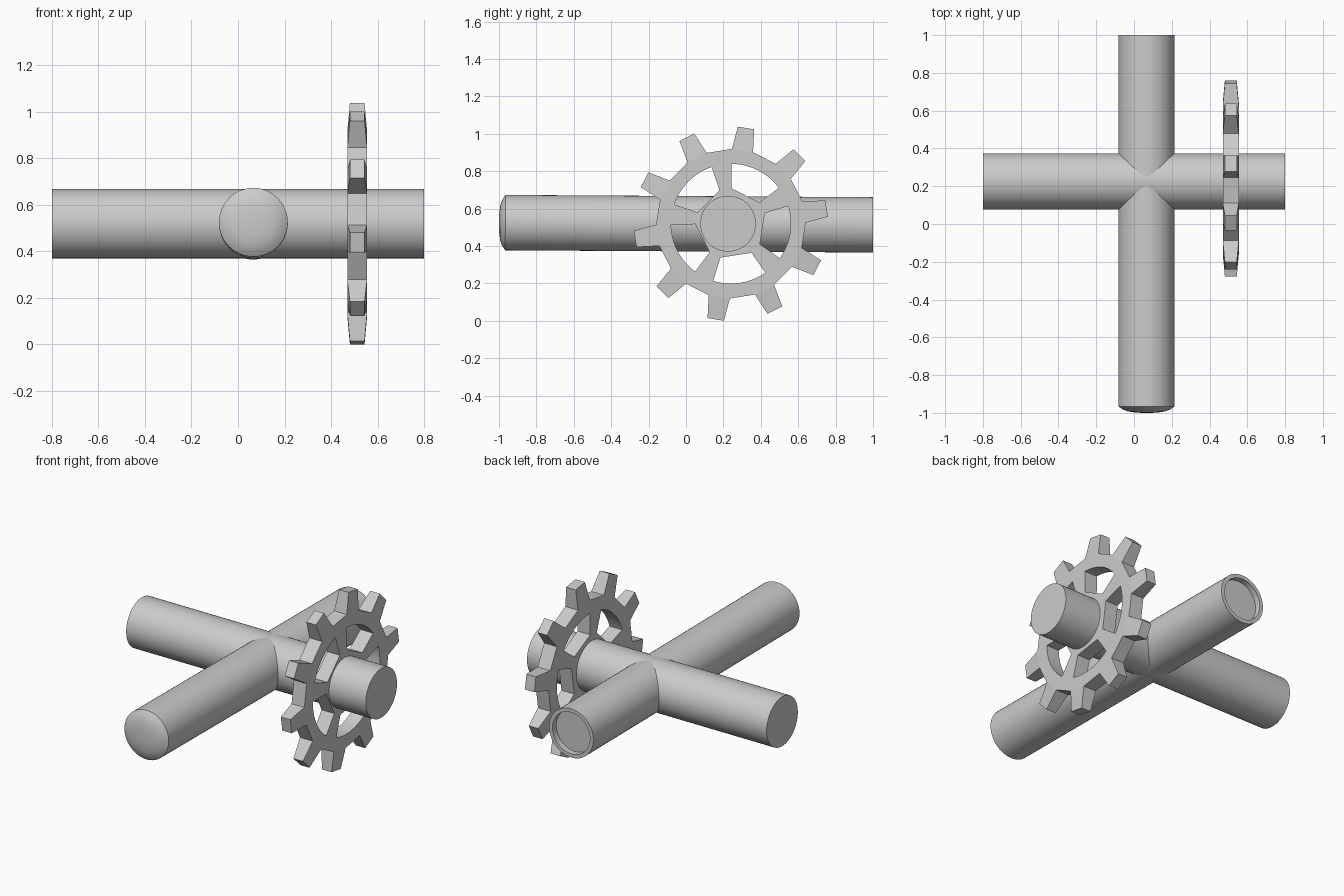
import bpy, bmesh
from math import sin, cos, radians, pi
from mathutils import Matrix, Vector

if "Cube" in bpy.data.objects:
    bpy.data.objects.remove(bpy.data.objects["Cube"])


def finish(bm, name, smooth=True):
    bmesh.ops.recalc_face_normals(bm, faces=bm.faces)
    mesh = bpy.data.meshes.new(name)
    bm.to_mesh(mesh)
    bm.free()
    ob = bpy.data.objects.new(name, mesh)
    bpy.context.collection.objects.link(ob)
    if smooth:
        bpy.ops.object.select_all(action='DESELECT')
        bpy.context.view_layer.objects.active = ob
        ob.select_set(True)
        bpy.ops.object.shade_smooth_by_angle(angle=radians(40))
    return ob


def lathe(name, profile, matrix, sides=48):
    """Revolve (radius, height) points around z, then place with matrix."""
    bm = bmesh.new()
    verts = [bm.verts.new((r, 0, h)) for r, h in profile]
    edges = [bm.edges.new(p) for p in zip(verts, verts[1:])]
    bmesh.ops.spin(bm, geom=verts + edges, axis=(0, 0, 1), cent=(0, 0, 0),
                   angle=2 * pi, steps=sides)
    bmesh.ops.remove_doubles(bm, verts=bm.verts, dist=1e-5)
    bm.transform(matrix)
    return finish(bm, name)


# Cross shaft along x with flat ends
lathe("cross_shaft", [(0, -0.8), (0.149, -0.8), (0.149, 0.8), (0, 0.8)],
      Matrix.Translation((0, 0.225, 0.519)) @ Matrix.Rotation(pi / 2, 4, 'Y'))

# Long shaft along y: domed front, recessed back, very slightly tilted
lathe("long_shaft", [(0, -1), (0.05, -0.999), (0.095, -0.993), (0.125, -0.982),
                     (0.148, -0.966), (0.148, 1), (0.125, 1), (0.125, 0.965), (0, 0.965)],
      Matrix.Translation((0.066, 0, 0.519)) @ Matrix.Rotation(radians(-90.35), 4, 'X'))

# Gear: drawn flat in the yz plane, then extruded along x
TIP, ROOT, RING, HUB = 0.52, 0.40, 0.32, 0.19
X0, X1 = 0.47, 0.555
bm = bmesh.new()


def face(*points):
    bm.faces.new([bm.verts.new((X0, r * cos(radians(a)), r * sin(radians(a))))
                  for r, a in points])


def ring_cell(a, b, steps):
    arc = [(RING, b + (a - b) * i / steps) for i in range(steps + 1)]
    face((ROOT, a), (ROOT, b), *arc)


hub = []
for k in range(10):
    mid = 9 + 36 * k
    a, b, c = mid - 8.2, mid + 8.2, mid + 27.8
    # tooth and the ring below it
    face((ROOT, a), (TIP, mid - 4.9), (TIP, mid + 4.9), (ROOT, b))
    ring_cell(a, b, 4)
    # every second gap carries a spoke
    spoke = k % 2 == 0
    ring_cell(b, c, 1 if spoke else 4)
    if spoke:
        face((RING, b), (RING, c), (HUB, c), (HUB, b))
        hub += [(HUB, b), (HUB, c)]
face(*hub)
bmesh.ops.remove_doubles(bm, verts=bm.verts, dist=1e-4)
ext = bmesh.ops.extrude_face_region(bm, geom=bm.faces[:], use_keep_orig=True)
bmesh.ops.translate(bm, vec=(X1 - X0, 0, 0),
                    verts=[v for v in ext["geom"] if isinstance(v, bmesh.types.BMVert)])
# narrow the tooth tips
for v in bm.verts:
    if Vector((v.co.y, v.co.z)).length > 0.45:
        v.co.x += 0.011 if v.co.x < 0.51 else -0.011
bm.transform(Matrix.Translation((0, 0.24, 0.519)))
finish(bm, "gear_wheel", smooth=False)
